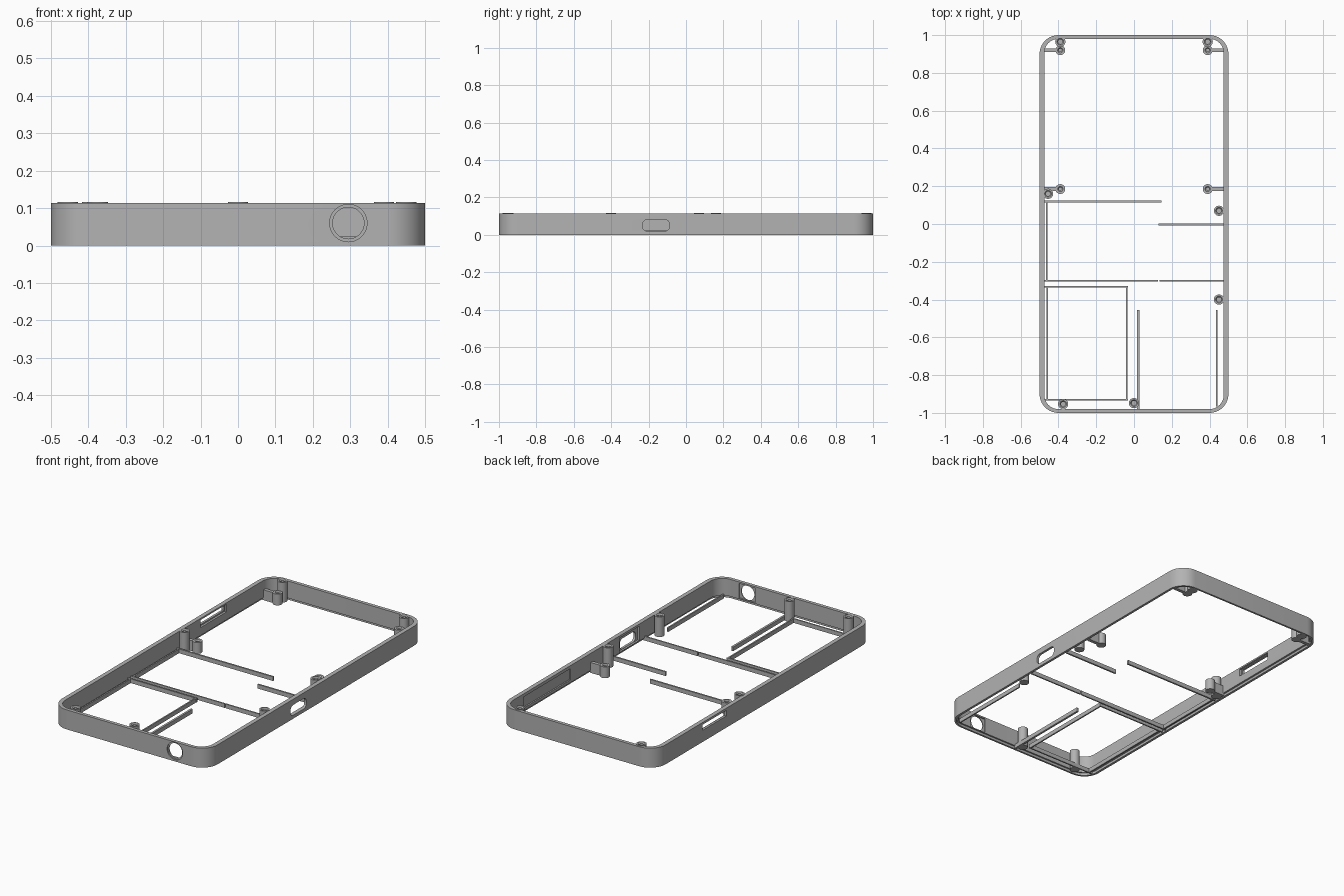
import bpy, bmesh, math
from mathutils import Matrix

old = bpy.data.objects.get("Cube")
if old:
    bpy.data.objects.remove(old, do_unlink=True)

grey = bpy.data.materials.new("plain grey")
grey.use_nodes = True
grey.diffuse_color = (0.45, 0.45, 0.45, 1)
grey.node_tree.nodes["Principled BSDF"].inputs["Base Color"].default_value = grey.diffuse_color

H = 0.113           # wall height
BOSS_H = 0.116      # tall screw post height


def finish(name, bm, smooth=False):
    bmesh.ops.recalc_face_normals(bm, faces=bm.faces)
    mesh = bpy.data.meshes.new(name)
    bm.to_mesh(mesh)
    bm.free()
    mesh.materials.append(grey)
    ob = bpy.data.objects.new(name, mesh)
    bpy.context.collection.objects.link(ob)
    if smooth:
        shade(ob)
    return ob


def shade(ob):
    bpy.ops.object.select_all(action='DESELECT')
    ob.select_set(True)
    bpy.context.view_layer.objects.active = ob
    bpy.ops.object.shade_smooth_by_angle(angle=math.radians(30))


def box(name, x0, x1, y0, y1, z0, z1):
    bm = bmesh.new()
    bmesh.ops.create_cube(bm, size=1)
    bmesh.ops.scale(bm, vec=(x1 - x0, y1 - y0, z1 - z0), verts=bm.verts)
    bmesh.ops.translate(bm, vec=((x0 + x1) / 2, (y0 + y1) / 2, (z0 + z1) / 2), verts=bm.verts)
    return finish(name, bm)


def cylinder(name, r, depth, matrix):
    bm = bmesh.new()
    bmesh.ops.create_cone(bm, cap_ends=True, segments=48, radius1=r, radius2=r,
                          depth=depth, matrix=matrix)
    return finish(name, bm)


def rounded_rect(hx, hy, r, n=10):
    pts = []
    for q, (sx, sy) in enumerate(((1, 1), (-1, 1), (-1, -1), (1, -1))):
        for i in range(n + 1):
            a = math.pi / 2 * (q + i / n)
            pts.append((sx * (hx - r) + r * math.cos(a), sy * (hy - r) + r * math.sin(a)))
    return pts


def cut(target, cutter):
    mod = target.modifiers.new("cut", 'BOOLEAN')
    mod.operation = 'DIFFERENCE'
    mod.solver = 'EXACT'
    mod.object = cutter
    bpy.context.view_layer.objects.active = target
    bpy.ops.object.modifier_apply(modifier=mod.name)
    bpy.data.objects.remove(cutter, do_unlink=True)


# Rounded wall: a stepped section swept round the outline
section = [(0, 0, 0), (0, 0, H), (0.025, 0.02, H), (0.025, 0.02, 0.014),
           (0.014, 0.011, 0.014), (0.014, 0.011, 0)]
bm = bmesh.new()
rings = []
for ix, iy, z in section:
    pts = rounded_rect(0.5 - ix, 1 - iy, 0.1 - ix)
    rings.append([bm.verts.new((x, y, z)) for x, y in pts])
for a, b in zip(rings, rings[1:] + rings[:1]):
    for i in range(len(a)):
        j = (i + 1) % len(a)
        bm.faces.new((a[i], a[j], b[j], b[i]))
wall = finish("outer_wall", bm)

# Side port opening with an inner pocket
bm = bmesh.new()
loop = [bm.verts.new((0.4, -0.16 + u, 0.05 + v)) for u, v in rounded_rect(0.072, 0.03, 0.024, 6)]
face = bm.faces.new(loop)
ext = bmesh.ops.extrude_face_region(bm, geom=[face])
bmesh.ops.translate(bm, vec=(0.2, 0, 0),
                    verts=[g for g in ext["geom"] if isinstance(g, bmesh.types.BMVert)])
cut(wall, finish("port_cutter", bm))
cut(wall, box("port_pocket", 0.44, 0.486, -0.25, -0.07, 0.018, 0.1))

# Shallow inner pocket on the same side
cut(wall, box("side_pocket", 0.44, 0.483, 0.38, 0.81, 0.03, 0.095))

# Slot on the opposite side, with a relief open to the top
cut(wall, box("slot_cutter", -0.6, -0.4, 0.345, 0.565, 0.068, 0.1))
cut(wall, box("slot_relief", -0.487, -0.44, 0.335, 0.575, 0.06, 0.104))

# Round front hole with counterbore and square inner pocket
turn = Matrix.Rotation(math.pi / 2, 4, 'X')
place = Matrix.Translation((0.295, -1, 0.06))
cut(wall, cylinder("hole_cutter", 0.042, 0.2, place @ turn))
cut(wall, cylinder("counterbore", 0.05, 0.014, place @ turn))
cut(wall, box("hole_pocket", 0.243, 0.347, -0.988, -0.95, 0.018, 0.104))
shade(wall)


def boss(name, x, y, r, hole, top, floor):
    # Turned post with a chamfered blind screw hole
    profile = [(0, 0), (r, 0), (r, top), (hole + 0.006, top),
               (hole, top - 0.006), (hole, floor), (0, floor)]
    bm = bmesh.new()
    vs = [bm.verts.new((px, 0, pz)) for px, pz in profile]
    edges = [bm.edges.new(p) for p in zip(vs, vs[1:])]
    bmesh.ops.spin(bm, geom=vs + edges, axis=(0, 0, 1), cent=(0, 0, 0),
                   angle=2 * math.pi, steps=32)
    bmesh.ops.remove_doubles(bm, verts=bm.verts, dist=0.0002)
    bmesh.ops.translate(bm, vec=(x, y, 0), verts=bm.verts)
    return finish(name, bm, True)


# Tall screw posts
for i, (x, y) in enumerate([(-0.39, 0.965), (0.39, 0.965), (-0.455, 0.16), (0.45, 0.07),
                            (0.45, -0.4), (-0.375, -0.953), (0, -0.948)]):
    boss(f"tall_post_{i + 1}", x, y, 0.027, 0.012, BOSS_H, 0.03)

# Short posts, each tied to the wall by an arm
for side, s in (("left", 1), ("right", -1)):
    for end, y in (("back", 0.92), ("middle", 0.185)):
        boss(f"short_post_{end}_{side}", s * 0.39, y, 0.026, 0.008, 0.065, 0.02)
        xs = sorted((s * 0.41, s * 0.48))
        box(f"post_arm_{end}_{side}", *xs, y - 0.01, y + 0.01, 0.0, 0.06)

# Low ribs
ribs = {
    "upper_rib": (-0.48, 0.145, 0.115, 0.125),
    "short_rib": (0.13, 0.48, -0.008, 0.002),
    "cross_rib_right": (-0.48, 0.128, -0.305, -0.297),
    "cross_rib_left": (0.134, 0.48, -0.305, -0.297),
    "side_rib": (-0.467, -0.459, -0.3, 0.12),
    "bay_back": (-0.48, -0.032, -0.335, -0.327),
    "bay_front": (-0.48, -0.032, -0.934, -0.926),
    "bay_outer": (-0.462, -0.454, -0.934, -0.327),
    "bay_inner": (-0.042, -0.034, -0.934, -0.327),
    "divider_rib": (0.016, 0.028, -0.985, -0.455),
    "edge_rib": (0.433, 0.441, -0.965, -0.455),
}
for name, (x0, x1, y0, y1) in ribs.items():
    box(name, x0, x1, y0, y1, 0, 0.024)
